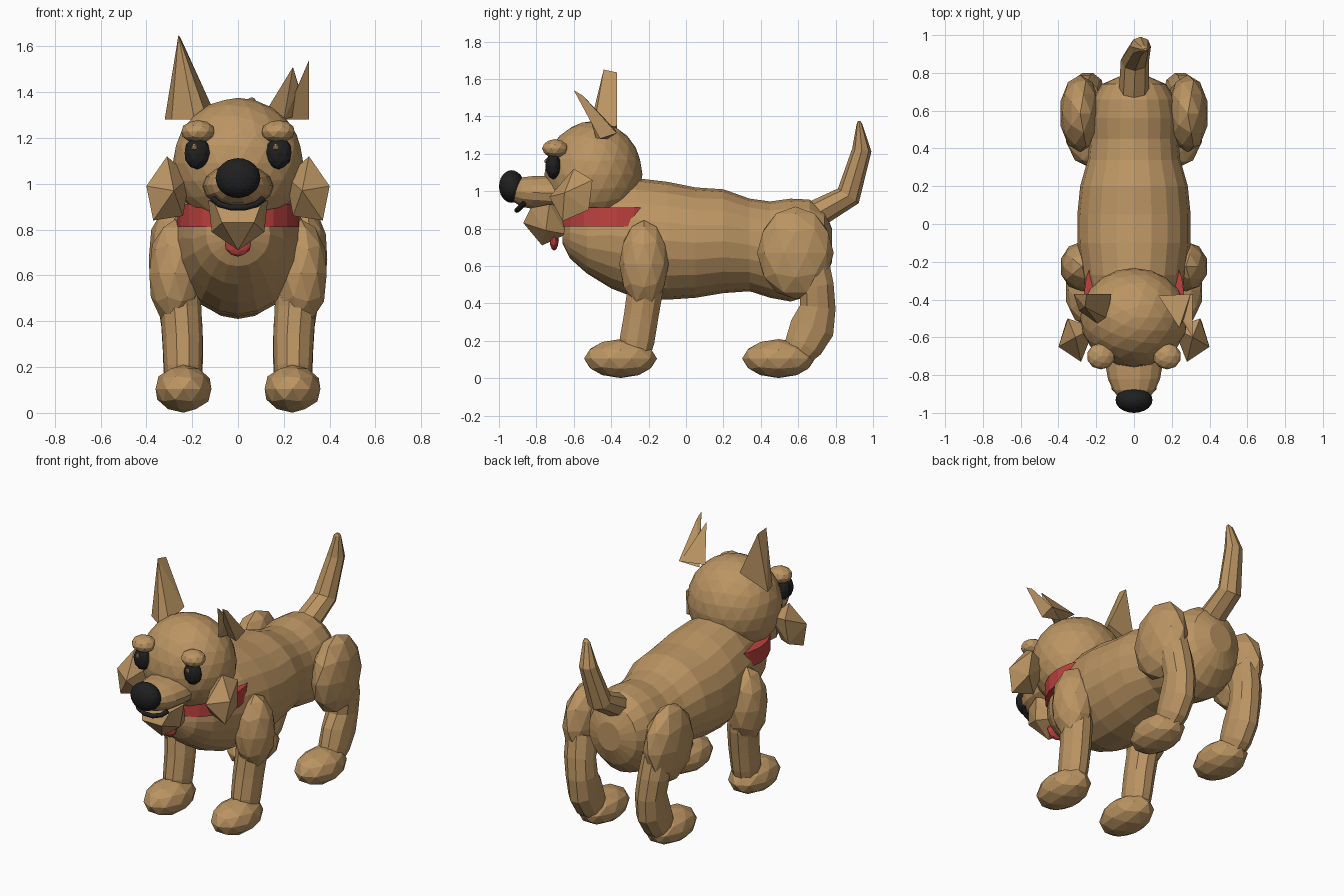
import bpy, bmesh, math
from mathutils import Vector


def material(name, rgb):
    m = bpy.data.materials.new(name)
    m.diffuse_color = (*rgb, 1)
    return m


TAN = material("tan_fur", (0.50, 0.30, 0.125))
BLACK = material("black", (0.014, 0.014, 0.015))
RED = material("red", (0.52, 0.055, 0.05))


def finish(bm, name, mat):
    bmesh.ops.recalc_face_normals(bm, faces=bm.faces)
    me = bpy.data.meshes.new(name)
    bm.to_mesh(me)
    bm.free()
    me.materials.append(mat)
    ob = bpy.data.objects.new(name, me)
    bpy.context.collection.objects.link(ob)
    return ob


def blob(name, center, radii, mat=TAN, level=2):
    """Faceted ellipsoid."""
    bm = bmesh.new()
    bmesh.ops.create_icosphere(bm, subdivisions=level, radius=1)
    for v in bm.verts:
        v.co = Vector([c + r * k for c, r, k in zip(center, radii, v.co)])
    return finish(bm, name, mat)


def hull(name, points, mat=TAN):
    """Chunky faceted tuft from its corner points."""
    bm = bmesh.new()
    for p in points:
        bm.verts.new(p)
    bmesh.ops.convex_hull(bm, input=bm.verts)
    return finish(bm, name, mat)


def loft(name, rings, sides, mat=TAN, upright=False):
    """Skin of elliptical rings (x, y, z, side radius, other radius)."""
    bm = bmesh.new()
    loops = []
    for i, (x, y, z, ra, rb) in enumerate(rings):
        a, b = rings[max(i - 1, 0)], rings[min(i + 1, len(rings) - 1)]
        t = Vector((0, b[1] - a[1], b[2] - a[2])).normalized()
        side = Vector((1, 0, 0))
        other = Vector((0, 0, 1)) if upright else t.cross(side)
        loops.append([bm.verts.new(Vector((x, y, z))
                      + side * ra * math.cos(2 * math.pi * k / sides)
                      + other * rb * math.sin(2 * math.pi * k / sides))
                      for k in range(sides)])
    for p, q in zip(loops, loops[1:]):
        for k in range(sides):
            n = (k + 1) % sides
            bm.faces.new((p[k], p[n], q[n], q[k]))
    bm.faces.new(loops[0])
    bm.faces.new(loops[-1])
    return finish(bm, name, mat)


# Torso: y, bottom, top, half width
torso = [(-0.66, 0.72, 0.82, 0.06), (-0.62, 0.64, 0.92, 0.14),
         (-0.53, 0.56, 0.96, 0.20), (-0.40, 0.48, 1.05, 0.24),
         (-0.27, 0.43, 1.07, 0.275), (-0.10, 0.42, 1.05, 0.30),
         (0.05, 0.43, 1.02, 0.30), (0.20, 0.455, 1.01, 0.285),
         (0.34, 0.465, 0.96, 0.245), (0.45, 0.43, 0.945, 0.235),
         (0.56, 0.41, 0.96, 0.24), (0.66, 0.44, 0.955, 0.22),
         (0.74, 0.52, 0.90, 0.17), (0.78, 0.62, 0.80, 0.08)]
loft("torso", [(0, y, (a + b) / 2, w, (b - a) / 2) for y, a, b, w in torso], 20, upright=True)

# Head, snout, nose and mouth
blob("head", (0, -0.495, 1.09), (0.285, 0.262, 0.285), level=3)
loft("snout", [(0, -0.60, 0.99, 0.16, 0.10), (0, -0.74, 0.99, 0.152, 0.095),
               (0, -0.82, 0.993, 0.138, 0.09), (0, -0.88, 0.995, 0.112, 0.08),
               (0, -0.92, 1.0, 0.08, 0.06)], 14, upright=True)
blob("nose", (0, -0.932, 1.025), (0.098, 0.068, 0.087), BLACK, 3)

curve = bpy.data.curves.new("mouth", "CURVE")
curve.dimensions = "3D"
curve.bevel_depth = 0.014
curve.bevel_resolution = 1
curve.use_fill_caps = True
path = [(-0.11, -0.865, 0.935), (-0.08, -0.89, 0.91), (-0.03, -0.905, 0.897),
        (0.03, -0.905, 0.897), (0.08, -0.89, 0.91), (0.11, -0.865, 0.935)]
spline = curve.splines.new("POLY")
spline.points.add(len(path) - 1)
for p, co in zip(spline.points, path):
    p.co = (*co, 1)
curve.materials.append(BLACK)
bpy.context.collection.objects.link(bpy.data.objects.new("mouth", curve))

# Chin tuft
hull("chin_tuft", [(0, -0.77, 0.71), (0, -0.60, 0.92)]
     + [(s * x, y, z) for s in (-1, 1) for x, y, z in
        ((0.10, -0.83, 0.91), (0.07, -0.87, 0.83), (0.115, -0.75, 0.79),
         (0.13, -0.73, 0.93), (0.07, -0.64, 0.77))])

# Collar band and hanging tag
loft("collar", [(0, -0.37, 0.812, 0.265, 0.30), (0, -0.37, 0.912, 0.265, 0.30)], 20, RED)
blob("collar_tag", (0, -0.705, 0.74), (0.06, 0.025, 0.058), RED)

# Ears: one upright, one folded forward
hull("upright_ear", [(-0.26, -0.44, 1.65), (-0.25, -0.37, 1.635),
                     (-0.32, -0.37, 1.28), (-0.29, -0.46, 1.28),
                     (-0.19, -0.53, 1.28), (-0.12, -0.37, 1.35),
                     (-0.14, -0.50, 1.30)])
hull("folded_ear_outer", [(0.31, -0.60, 1.54), (0.31, -0.55, 1.51),
                          (0.31, -0.46, 1.28), (0.31, -0.37, 1.31),
                          (0.25, -0.50, 1.40), (0.20, -0.42, 1.28)])
hull("folded_ear_inner", [(0.24, -0.55, 1.51), (0.265, -0.50, 1.42),
                          (0.13, -0.38, 1.33), (0.20, -0.48, 1.28),
                          (0.30, -0.37, 1.31)])

# Tail with a slight sideways bend
loft("tail", [(0, 0.56, 0.82, 0.08, 0.07), (0, 0.70, 0.88, 0.08, 0.075),
              (0.005, 0.868, 0.975, 0.075, 0.068), (0.035, 0.94, 1.22, 0.055, 0.052),
              (0.055, 0.927, 1.36, 0.025, 0.015), (0.06, 0.925, 1.375, 0.01, 0.006)], 8)

# Paired parts
for s, side in ((-1, "left"), (1, "right")):
    blob(side + "_eye", (s * 0.178, -0.71, 1.135), (0.058, 0.042, 0.072), BLACK)
    blob(side + "_eye_glint", (s * 0.178 - 0.012, -0.745, 1.16), (0.014, 0.012, 0.016), TAN, 1)
    blob(side + "_brow", (s * 0.175, -0.70, 1.228), (0.075, 0.07, 0.05))
    hull(side + "_cheek_tuft", [(s * x, y, z) for x, y, z in
         ((0.31, -0.60, 1.12), (0.40, -0.65, 0.99), (0.35, -0.50, 1.06),
          (0.37, -0.66, 0.84), (0.28, -0.73, 0.97), (0.24, -0.62, 0.86),
          (0.36, -0.52, 0.90), (0.21, -0.55, 1.03))])
    # Front leg
    blob(side + "_shoulder", (s * 0.275, -0.225, 0.61), (0.118, 0.132, 0.235))
    loft(side + "_front_leg", [(s * 0.24, -0.275, 0.10, 0.075, 0.08),
                               (s * 0.24, -0.262, 0.20, 0.083, 0.098),
                               (s * 0.242, -0.24, 0.33, 0.088, 0.097),
                               (s * 0.25, -0.22, 0.46, 0.09, 0.10),
                               (s * 0.26, -0.22, 0.60, 0.09, 0.10)], 10)
    blob(side + "_front_paw", (s * 0.238, -0.35, 0.105), (0.128, 0.195, 0.104))
    # Hind leg
    blob(side + "_thigh", (s * 0.285, 0.585, 0.67), (0.11, 0.205, 0.248))
    loft(side + "_hind_leg", [(s * 0.27, 0.66, 0.62, 0.09, 0.11),
                              (s * 0.26, 0.70, 0.49, 0.093, 0.095),
                              (s * 0.245, 0.705, 0.38, 0.09, 0.10),
                              (s * 0.24, 0.675, 0.27, 0.088, 0.125),
                              (s * 0.24, 0.63, 0.18, 0.085, 0.11),
                              (s * 0.24, 0.58, 0.11, 0.07, 0.08)], 10)
    blob(side + "_hind_paw", (s * 0.238, 0.495, 0.105), (0.128, 0.195, 0.104))
